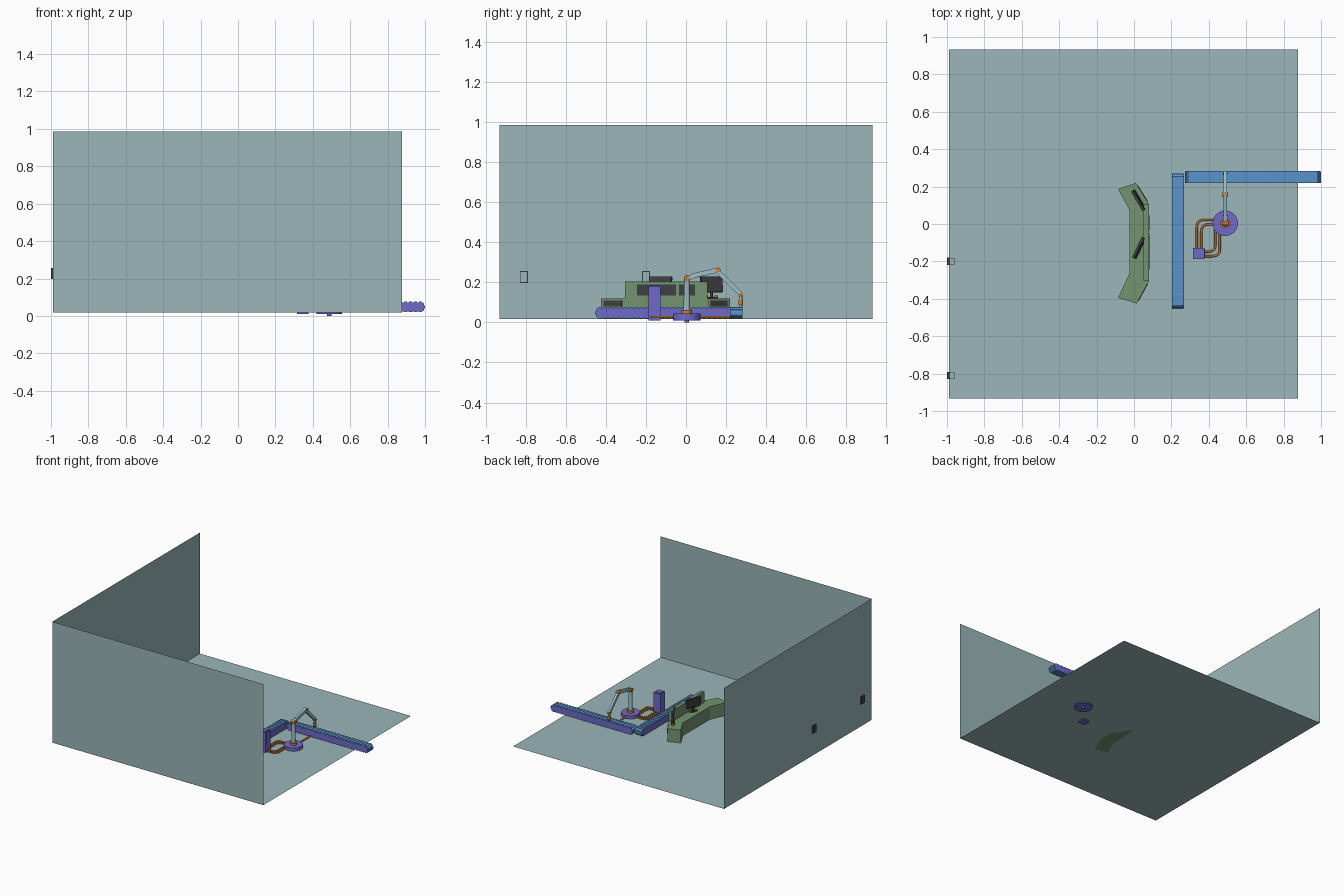
import bpy, bmesh, math
from mathutils import Vector, Matrix

if "Cube" in bpy.data.objects:
    bpy.data.objects.remove(bpy.data.objects["Cube"])


def mat(name, r, g, b):
    m = bpy.data.materials.new(name)
    lin = [((c / 255 + 0.055) / 1.055) ** 2.4 for c in (r, g, b)]
    m.diffuse_color = (*lin, 1)
    m.use_nodes = True
    m.node_tree.nodes["Principled BSDF"].inputs["Base Color"].default_value = m.diffuse_color
    return m


WALL = mat("pale_teal", 155, 182, 184)
BLUE = mat("belt_blue", 90, 147, 204)
PURPLE = mat("frame_purple", 112, 106, 202)
GREEN = mat("console_green", 115, 147, 112)
ORANGE = mat("joint_orange", 208, 128, 44)
DARK = mat("dark_grey", 64, 64, 66)
STEEL = mat("pale_steel", 158, 192, 200)


def finish(name, bm, m, smooth=False):
    me = bpy.data.meshes.new(name)
    bm.to_mesh(me)
    bm.free()
    me.materials.append(m)
    ob = bpy.data.objects.new(name, me)
    bpy.context.collection.objects.link(ob)
    if smooth:
        bpy.ops.object.select_all(action='DESELECT')
        ob.select_set(True)
        bpy.context.view_layer.objects.active = ob
        bpy.ops.object.shade_smooth_by_angle(angle=math.radians(35))
    return ob


def box(name, m, c, s, rot=None):
    bm = bmesh.new()
    M = Matrix.Translation(c) @ (rot or Matrix()) @ Matrix.Diagonal((*s, 1))
    bmesh.ops.create_cube(bm, size=1, matrix=M)
    return finish(name, bm, m)


def rod(name, m, a, b, r1, r2=None, n=20):
    a, b = Vector(a), Vector(b)
    d = b - a
    bm = bmesh.new()
    M = Matrix.Translation((a + b) / 2) @ d.to_track_quat('Z', 'Y').to_matrix().to_4x4()
    bmesh.ops.create_cone(bm, cap_ends=True, segments=n, radius1=r1,
                          radius2=r1 if r2 is None else r2, depth=d.length, matrix=M)
    return finish(name, bm, m, True)


def prism(name, m, pts, extrude, M=Matrix(), smooth=False):
    bm = bmesh.new()
    f = bm.faces.new([bm.verts.new(p) for p in pts])
    r = bmesh.ops.extrude_face_region(bm, geom=[f])
    bmesh.ops.translate(bm, vec=extrude, verts=[v for v in r['geom'] if isinstance(v, bmesh.types.BMVert)])
    bmesh.ops.recalc_face_normals(bm, faces=bm.faces)
    bm.transform(M)
    return finish(name, bm, m, smooth)


def sheet(name, pts):
    bm = bmesh.new()
    bm.faces.new([bm.verts.new(p) for p in pts])
    return finish(name, bm, WALL)


# room: floor and two walls as thin sheets
X0, X1, Y0, Y1, Z0, Z1 = -0.99, 0.877, -0.932, 0.932, 0.018, 0.985
sheet("floor", [(X0, Y0, Z0), (X1, Y0, Z0), (X1, Y1, Z0), (X0, Y1, Z0)])
sheet("front_wall", [(X0, Y0, Z0), (X0, Y0, Z1), (X1, Y0, Z1), (X1, Y0, Z0)])
sheet("left_wall", [(X0, Y0, Z0), (X0, Y1, Z0), (X0, Y1, Z1), (X0, Y0, Z1)])

# wall sockets
for y in (-0.81, -0.2):
    box("socket_back", DARK, (-0.992, y, 0.227), (0.016, 0.04, 0.06))
    box("socket_front", WALL, (-0.972, y, 0.227), (0.024, 0.036, 0.056))


# conveyors, built along local x then placed
def stadium(length, r, y, n=12):
    h = length / 2 - r
    pts = []
    for s in (1, -1):
        for i in range(n + 1):
            a = -math.pi / 2 + math.pi * i / n
            pts.append((s * (h + r * math.cos(a)), y, s * r * math.sin(a)))
    return pts


def conveyor(name, length, M):
    prism(name + "_belt", BLUE, stadium(length - 0.006, 0.025, -0.029), (0, 0.058, 0), M, True)
    for y in (-0.032, 0.027):
        prism(name + "_side", PURPLE, stadium(length - 0.01, 0.0235, y), (0, 0.005, 0), M, True)
    bm = bmesh.new()
    n = 27
    for i in range(n):
        x = (i / (n - 1) - 0.5) * (length - 0.05)
        for z in (0.0255, -0.0255):
            bmesh.ops.create_cube(bm, size=1, matrix=Matrix.Translation((x, 0, z)) @ Matrix.Diagonal((0.015, 0.062, 0.005, 1)))
    for s in (1, -1):
        for a in (-50, 0, 50):
            R = Matrix.Rotation(math.radians(-a if s > 0 else 180 - a), 4, 'Y')
            bmesh.ops.create_cube(bm, size=1, matrix=Matrix.Translation((s * (length / 2 - 0.028), 0, 0)) @ R
                                  @ Matrix.Translation((0.0255, 0, 0)) @ Matrix.Diagonal((0.005, 0.062, 0.015, 1)))
    bm.transform(M)
    finish(name + "_slats", bm, BLUE)


conveyor("feed_conveyor", 0.725, Matrix.Translation((0.234, -0.092, 0.048)) @ Matrix.Rotation(math.pi / 2, 4, 'Z'))
conveyor("exit_conveyor", 0.727, Matrix.Translation((0.636, 0.251, 0.048)))

# control console: bent desk, raised front panel, dark plates
desk = [(-0.085, 0.187), (0.01, 0.22), (0.08, 0.107), (0.08, -0.305),
        (0.015, -0.425), (-0.085, -0.395), (-0.025, -0.265), (-0.025, 0.075)]
prism("console_desk", GREEN, [(x, y, Z0) for x, y in desk], (0, 0, 0.102))
box("console_panel", GREEN, (0.066, -0.099, 0.162), (0.028, 0.412, 0.086))
box("panel_screen", DARK, (0.081, -0.147, 0.163), (0.004, 0.195, 0.055))
box("panel_screen", DARK, (0.081, 0.005, 0.163), (0.004, 0.08, 0.055))
for a, b in ((desk[1], desk[2]), (desk[3], desk[4])):
    a, b = Vector((*a, 0.094)), Vector((*b, 0.094))
    d = b - a
    box("wing_screen", DARK, (a + b) / 2, (d.length * 0.74, 0.006, 0.03),
        Matrix.Rotation(math.atan2(d.y, d.x), 4, 'Z'))

# monitors on stands
for cx, cy, dx, dy in ((0.025, 0.127, 0.065, -0.11), (0.027, -0.128, 0.055, 0.115)):
    R = Matrix.Rotation(math.atan2(dy, dx), 4, 'Z')
    s = 1 if dy > 0 else -1
    T = R @ Matrix.Rotation(math.radians(-8 * s), 4, 'X')
    box("monitor", DARK, (cx, cy, 0.19), (0.122, 0.014, 0.078), T)
    rod("monitor_stand", DARK, (cx, cy, 0.12), (cx, cy, 0.17), 0.007, n=12)
    box("monitor_foot", DARK, (cx, cy, 0.123), (0.05, 0.025, 0.006), R)
    for k in (-0.028, 0.028):
        p = Vector((cx, cy, 0.12)) + R @ Vector((k, 0.0, 0))
        rod("console_knob", ORANGE, p, p + Vector((0, 0, 0.015)), 0.008, n=12)

# control cabinet
box("cabinet", PURPLE, (0.346, -0.158, 0.095), (0.06, 0.06, 0.17))
box("cabinet_cap", PURPLE, (0.346, -0.158, 0.182), (0.044, 0.044, 0.006))
box("cabinet_door", PURPLE, (0.377, -0.158, 0.13), (0.004, 0.048, 0.08))


# floor cables with rounded bends
def cable(pts, r=0.006, bend=0.04):
    pts = [Vector(p) for p in pts]
    path = [pts[0]]
    for p, q, t in zip(pts, pts[1:], pts[2:]):
        a, b = q + (p - q).normalized() * bend, q + (t - q).normalized() * bend
        for i in range(9):
            u = i / 8
            path.append(a * (1 - u) ** 2 + q * 2 * u * (1 - u) + b * u * u)
    path.append(pts[-1])
    cu = bpy.data.curves.new("cable", 'CURVE')
    cu.dimensions = '3D'
    cu.bevel_depth, cu.bevel_resolution, cu.use_fill_caps = r, 2, True
    sp = cu.splines.new('POLY')
    sp.points.add(len(path) - 1)
    for sp_pt, p in zip(sp.points, path):
        sp_pt.co = (*p, 1)
    cu.materials.append(ORANGE)
    bpy.context.collection.objects.link(bpy.data.objects.new("cable", cu))


CX, CY = 0.488, 0.004
for o in (0, 0.024):
    z = 0.027
    cable([(0.336 + o, -0.13, z), (0.336 + o, 0.022 - o, z), (0.44, 0.022 - o, z)])
    cable([(0.37, -0.172 + o, z), (0.459 - o, -0.172 + o, z), (0.459 - o, -0.03, z)])
cable([(CX, CY + 0.05, 0.027), (CX, 0.225, 0.027)])

# robot arm: turntable, column, two links and gripper
rod("robot_base", PURPLE, (CX, CY, 0.01), (CX, CY, 0.044), 0.068, n=32)
rod("base_pin", PURPLE, (CX, CY, 0), (CX, CY, 0.02), 0.012)
rod("base_hub", ORANGE, (CX, CY, 0.04), (CX, CY, 0.062), 0.026)
rod("column", STEEL, (CX, CY, 0.05), (CX, CY, 0.215), 0.017, 0.013)


def joint(name, y, z, r, w):
    rod(name, ORANGE, (CX - w, y, z), (CX + w, y, z), r)


def link(name, y0, z0, y1, z1, w, h):
    d = Vector((0, y1 - y0, z1 - z0))
    box(name, STEEL, (CX, (y0 + y1) / 2, (z0 + z1) / 2), (w, d.length, h),
        Matrix.Rotation(math.atan2(d.z, d.y), 4, 'X'))


joint("shoulder_joint", CY, 0.222, 0.014, 0.018)
link("shoulder_block", -0.008, 0.215, 0.045, 0.234, 0.022, 0.022)
link("upper_arm", 0.03, 0.232, 0.165, 0.263, 0.02, 0.024)
joint("elbow_joint", 0.16, 0.262, 0.012, 0.014)
link("forearm", 0.15, 0.263, 0.275, 0.14, 0.018, 0.022)
joint("wrist_joint", 0.272, 0.138, 0.009, 0.012)
rod("wrist", STEEL, (CX, 0.273, 0.14), (CX, 0.273, 0.11), 0.008)
rod("gripper", ORANGE, (CX, 0.273, 0.112), (CX, 0.273, 0.09), 0.012)
for s in (-1, 1):
    box("gripper_finger", DARK, (CX, 0.273 + s * 0.007, 0.085), (0.008, 0.004, 0.016))
